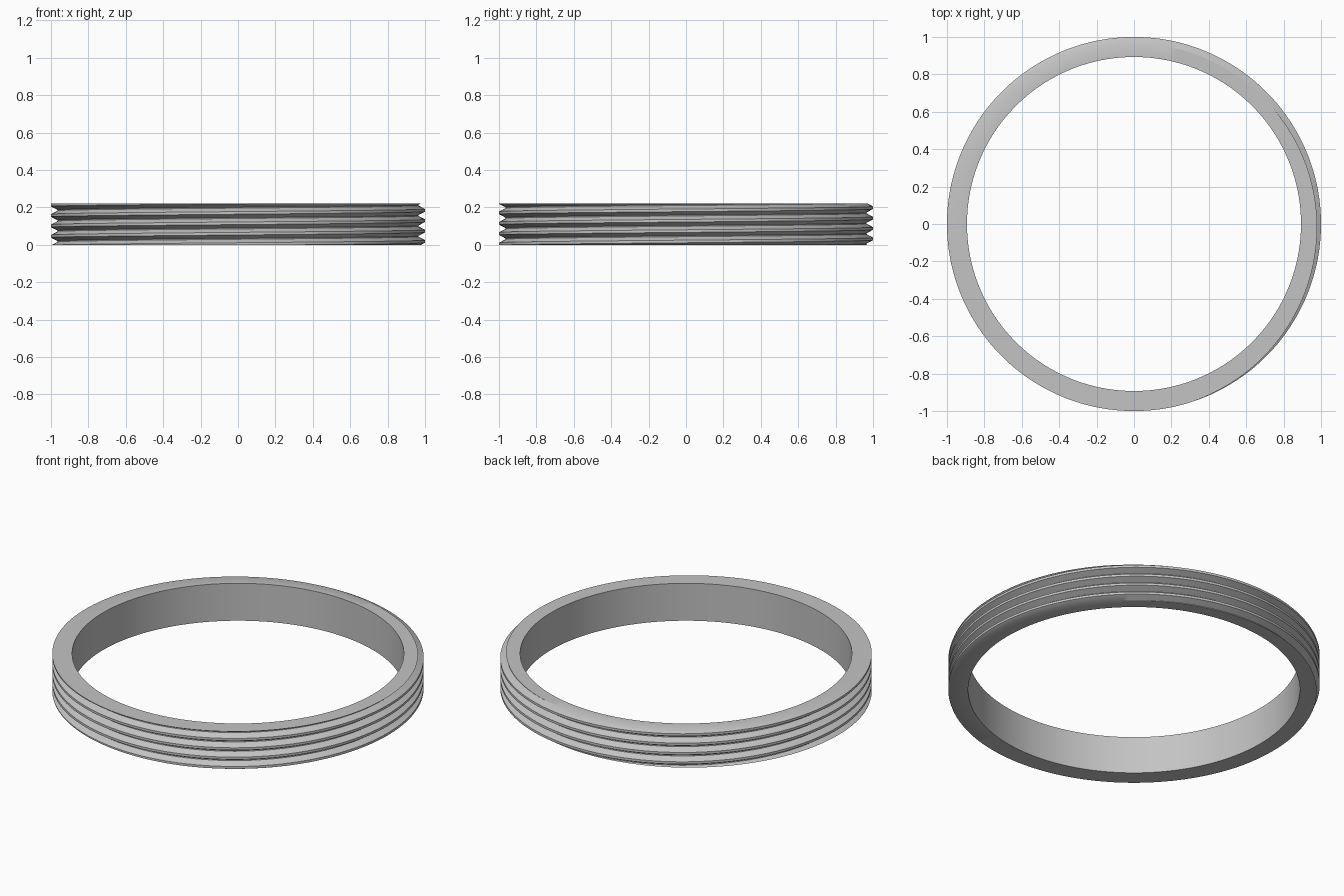
import bpy, bmesh, math

cube = bpy.data.objects.get("Cube")
if cube:
    bpy.data.objects.remove(cube, do_unlink=True)

HEIGHT = 0.222
BORE, ROOT, CREST = 0.893, 0.965, 1.0
TURNS = 4
PITCH = HEIGHT / TURNS
CREST_HALF, ROOT_START = 0.007, 0.0255   # distances from the crest centre
START = math.radians(242)                # angle where a crest meets the top
SEGMENTS = 180


def thread_radius(offset):
    """Radius of the thread at a height offset from any crest centre."""
    d = abs((offset + PITCH / 2) % PITCH - PITCH / 2)
    t = (d - CREST_HALF) / (ROOT_START - CREST_HALF)
    return CREST + (ROOT - CREST) * min(max(t, 0), 1)


def section(angle):
    """Closed ring section: bore, bottom, threaded outside, top."""
    lift = PITCH * (angle - START) / math.tau
    pts = [(BORE, 0.0)]
    for turn in range(-2, TURNS + 3):
        for edge in (-ROOT_START, -CREST_HALF, CREST_HALF, ROOT_START):
            z = min(max(turn * PITCH + lift + edge, 0), HEIGHT)
            pts.append((thread_radius(z - lift), z))
    pts.append((BORE, HEIGHT))
    return pts


# Sweep the section round, then weld the seam and the clipped thread ends
bm = bmesh.new()
columns = []
for i in range(SEGMENTS + 1):
    a = math.tau * i / SEGMENTS
    columns.append([bm.verts.new((r * math.cos(a), r * math.sin(a), z))
                    for r, z in section(a)])
for left, right in zip(columns, columns[1:]):
    for j in range(len(left)):
        k = (j + 1) % len(left)
        bm.faces.new((left[j], right[j], right[k], left[k]))
bmesh.ops.remove_doubles(bm, verts=bm.verts, dist=0.00002)
bmesh.ops.recalc_face_normals(bm, faces=bm.faces)

mesh = bpy.data.meshes.new("threaded_ring")
bm.to_mesh(mesh)
bm.free()
ring = bpy.data.objects.new("threaded_ring", mesh)
bpy.context.collection.objects.link(ring)

# Plain grey finish
grey = bpy.data.materials.new("light_grey")
grey.use_nodes = True
colour = (0.55, 0.55, 0.55, 1)
grey.diffuse_color = colour
grey.node_tree.nodes["Principled BSDF"].inputs["Base Color"].default_value = colour
mesh.materials.append(grey)

# Smooth round the ring, crisp thread edges
bpy.ops.object.select_all(action="DESELECT")
ring.select_set(True)
bpy.context.view_layer.objects.active = ring
bpy.ops.object.shade_smooth_by_angle(angle=math.radians(30))
